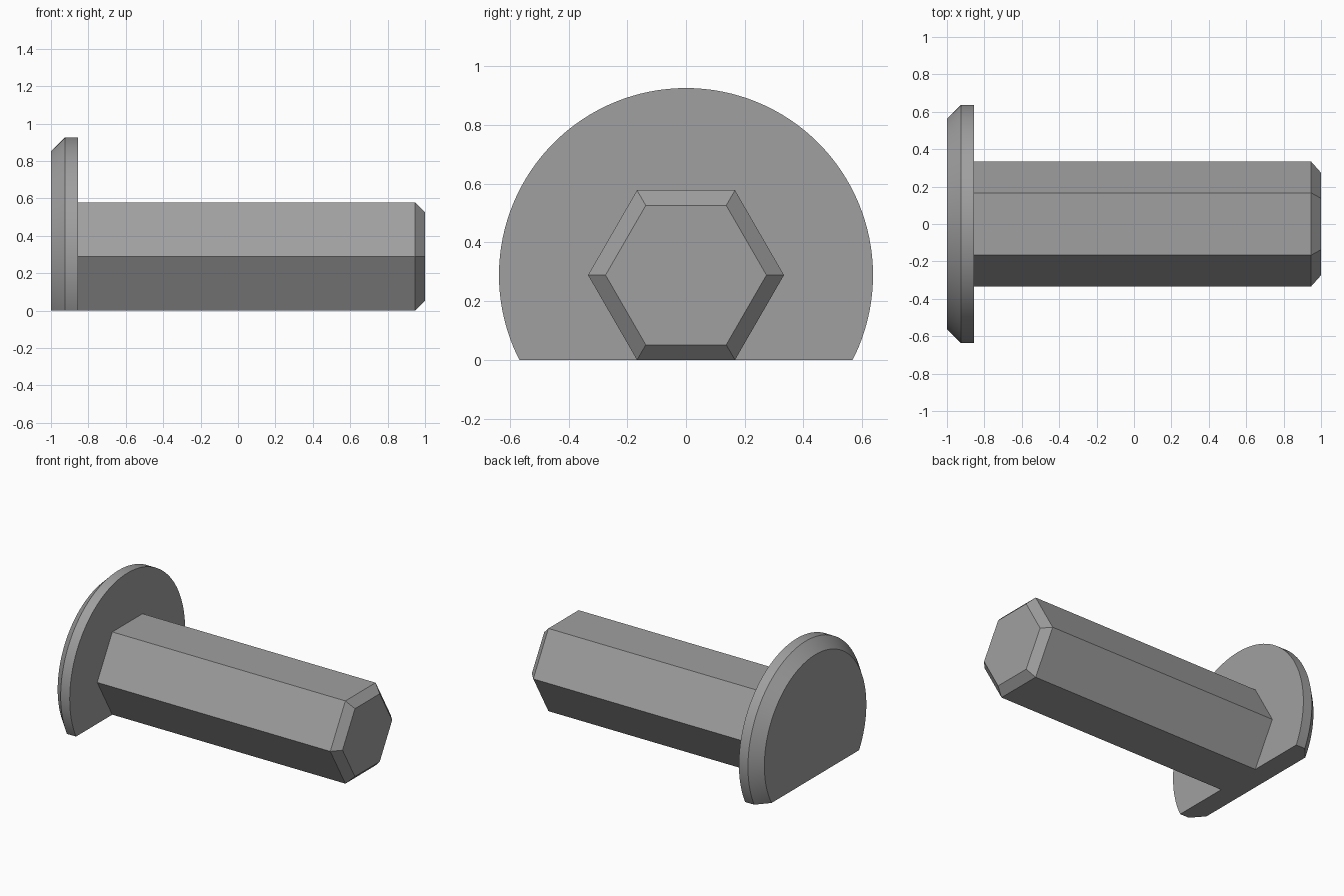
import bpy, bmesh, math
from mathutils import Vector

if "Cube" in bpy.data.objects:
    bpy.data.objects.remove(bpy.data.objects["Cube"])

AXIS_Z = 0.289          # height of the pin axis

steel = bpy.data.materials.new("grey steel")
steel.diffuse_color = (0.35, 0.35, 0.35, 1)
steel.use_nodes = True
steel.node_tree.nodes["Principled BSDF"].inputs["Base Color"].default_value = steel.diffuse_color


def lathe(name, profile, sides, cap_start=True, flat_cut=False):
    """Rings of (x, radius) around the long axis, joined and capped."""
    bm = bmesh.new()
    rings = []
    for x, r in profile:
        rings.append([bm.verts.new((x, r * math.cos(2 * math.pi * i / sides),
                                    AXIS_Z + r * math.sin(2 * math.pi * i / sides)))
                      for i in range(sides)])
    for a, b in zip(rings, rings[1:]):
        for i in range(sides):
            j = (i + 1) % sides
            bm.faces.new((a[i], a[j], b[j], b[i]))
    if cap_start:
        bm.faces.new(rings[0][::-1])
    bm.faces.new(rings[-1])
    if flat_cut:
        # slice the disc level with the ground and close the cut
        bmesh.ops.bisect_plane(bm, geom=bm.verts[:] + bm.edges[:] + bm.faces[:],
                               plane_co=Vector((0, 0, 0)), plane_no=Vector((0, 0, 1)),
                               clear_inner=True)
        bmesh.ops.holes_fill(bm, edges=[e for e in bm.edges if e.is_boundary], sides=0)
    bmesh.ops.recalc_face_normals(bm, faces=bm.faces[:])
    mesh = bpy.data.meshes.new(name)
    bm.to_mesh(mesh)
    bm.free()
    mesh.materials.append(steel)
    obj = bpy.data.objects.new(name, mesh)
    bpy.context.collection.objects.link(obj)
    return obj


# Hexagonal shaft with a chamfered tip, open where it meets the head
lathe("hex_shaft", [(-0.855, 0.3337), (0.947, 0.3337), (1.0, 0.274)], 6, cap_start=False)

# Round head with a chamfered outer rim and a flat underside
head = lathe("flanged_head", [(-1.0, 0.563), (-0.925, 0.637), (-0.855, 0.637)], 128, flat_cut=True)
bpy.context.view_layer.objects.active = head
head.select_set(True)
bpy.ops.object.shade_smooth_by_angle(angle=math.radians(30))
